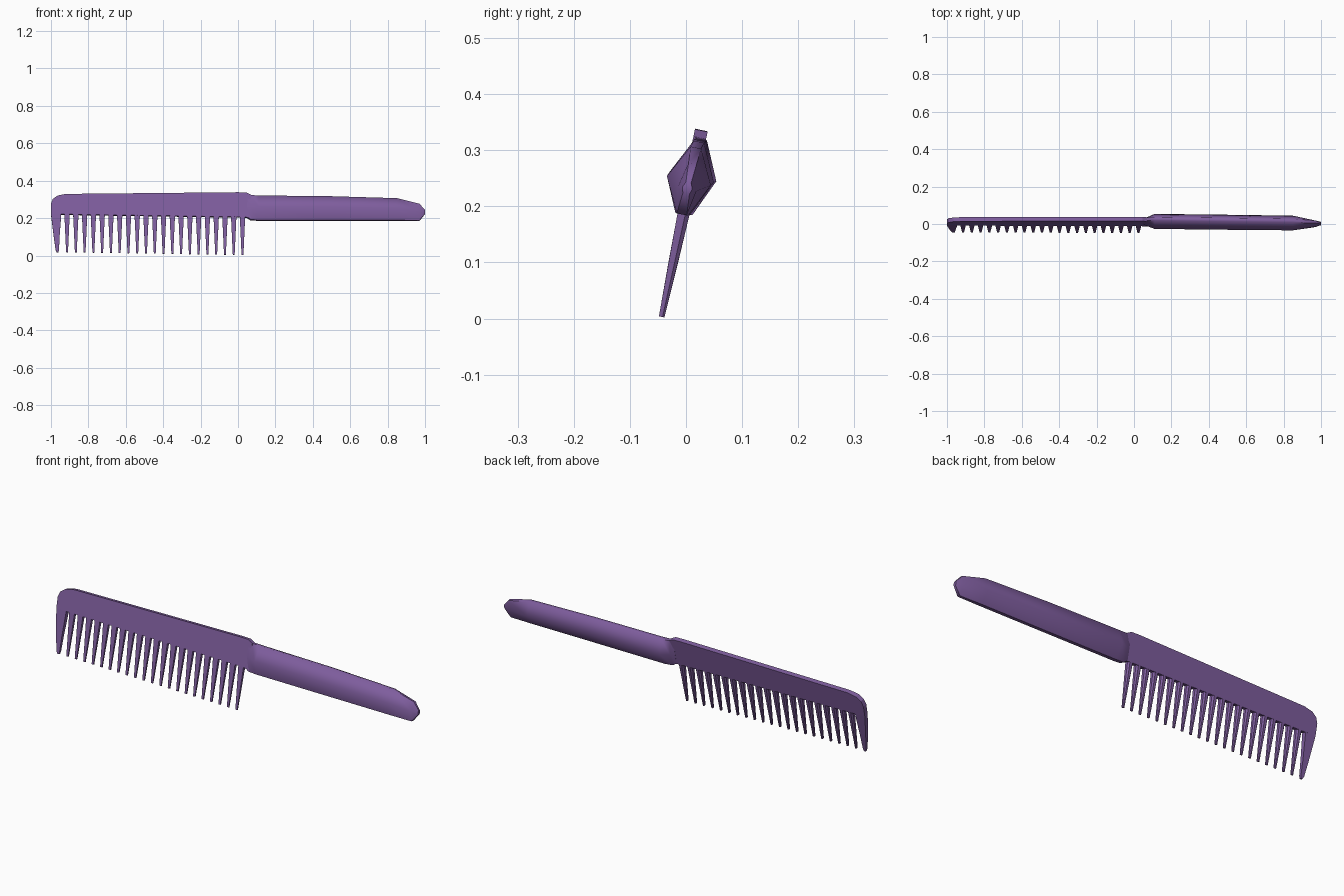
import bpy, bmesh, math

if "Cube" in bpy.data.objects:
    bpy.data.objects.remove(bpy.data.objects["Cube"])

TILT = math.radians(12)
TEETH = 21

mat = bpy.data.materials.new("purple_plastic")
mat.diffuse_color = (0.21, 0.11, 0.34, 1)
mat.use_nodes = True
mat.node_tree.nodes["Principled BSDF"].inputs["Base Color"].default_value = mat.diffuse_color


def place(x, n, z):
    """x, offset across the comb plane, front-view height -> leaning position"""
    return (x, -0.044 + n * math.cos(TILT) + z * math.tan(TILT),
            z - n * math.sin(TILT))


def loft(name, rings, smooth=False):
    bm = bmesh.new()
    vr = [[bm.verts.new(place(*p)) for p in ring] for ring in rings]
    k = len(vr[0])
    for a, b in zip(vr, vr[1:]):
        for i in range(k):
            j = (i + 1) % k
            bm.faces.new((a[i], a[j], b[j], b[i]))
    bm.faces.new(vr[0][::-1])
    bm.faces.new(vr[-1])
    bmesh.ops.recalc_face_normals(bm, faces=bm.faces)
    me = bpy.data.meshes.new(name)
    bm.to_mesh(me)
    bm.free()
    me.materials.append(mat)
    ob = bpy.data.objects.new(name, me)
    bpy.context.collection.objects.link(ob)
    if smooth:
        bpy.context.view_layer.objects.active = ob
        ob.select_set(True)
        bpy.ops.object.shade_smooth_by_angle(angle=math.radians(65))
        ob.select_set(False)
    return ob


# Spine: flat bar with rounded outer corner
T = 0.0115
outline = [(-1, 0.22), (-1, 0.275), (-0.99, 0.3), (-0.965, 0.318), (-0.92, 0.327),
           (0, 0.336), (0.045, 0.335), (0.07, 0.322), (0.07, 0.195), (0.04, 0.204)]
loft("spine", [[(x, n, z) for x, z in outline] for n in (-T, T)])

# Wide end tooth, tapering downward
end_tooth = [(-1, -0.945, 0.22, T), (-0.985, -0.954, 0.1, 0.0085),
             (-0.975, -0.957, 0.03, 0.006), (-0.969, -0.96, 0.017, 0.005)]
loft("end_tooth", [[(l, -n, z), (r, -n, z), (r, n, z), (l, n, z)]
                   for l, r, z, n in end_tooth])


# Thin teeth: bevelled towards the back
def tooth_ring(x, z, w, n):
    return [(x - w, -n, z), (x + w, -n, z), (x + w, n * 0.3, z),
            (x + w * 0.5, n, z), (x - w * 0.5, n, z), (x - w, n * 0.3, z)]


for i in range(TEETH):
    f = i / (TEETH - 1)
    x, drop = -0.914 + 0.938 * f, -0.015 * f
    loft(f"tooth_{i + 1}", [tooth_ring(x, 0.225 + drop, 0.0145, T),
                            tooth_ring(x, 0.018 + drop, 0.005, 0.005)])

# Handle: six-sided grip, tapered at neck and tip (x, bottom, top, half depth, edge, shift)
sections = [(0.045, 0.205, 0.324, 0.0112, 0.0105, 0.001),
            (0.065, 0.191, 0.322, 0.022, 0.011, 0.002),
            (0.11, 0.188, 0.32, 0.041, 0.012, 0.004),
            (0.5, 0.187, 0.315, 0.041, 0.012, 0.0),
            (0.85, 0.186, 0.304, 0.04, 0.012, -0.003),
            (0.97, 0.185, 0.275, 0.017, 0.009, -0.003),
            (1.0, 0.222, 0.242, 0.009, 0.006, -0.003)]
rings = []
for x, b, t, d, e, s in sections:
    m = (b + t) / 2
    rings.append([(x, s - e, b), (x, s + e, b), (x, s + d, m),
                  (x, s + e * 0.8, t), (x, s - e * 0.8, t), (x, s - d, m)])
loft("handle", rings, smooth=True)
